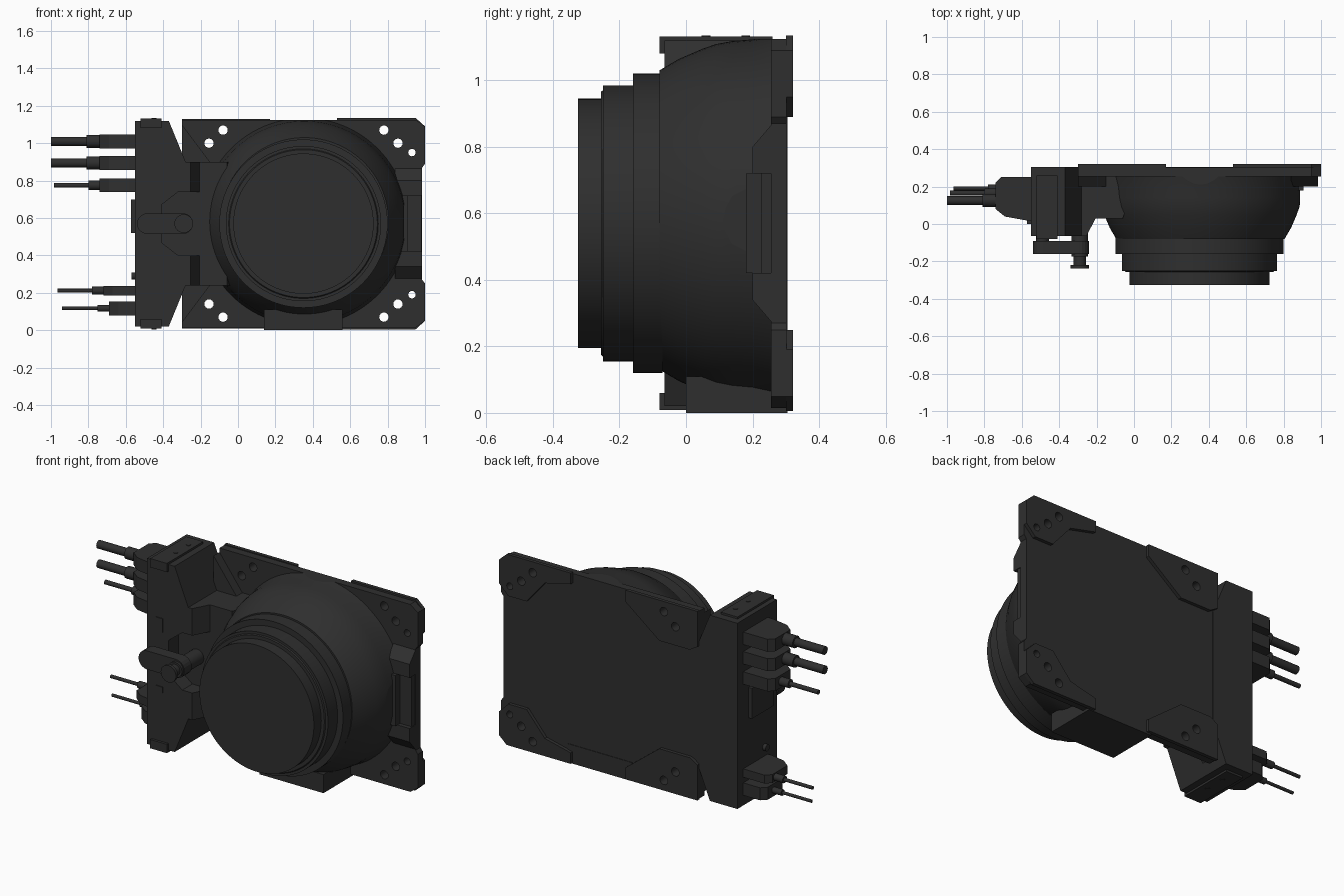
import bpy, bmesh, math
from mathutils import Vector

old = bpy.data.objects.get("Cube")
if old:
    bpy.data.objects.remove(old, do_unlink=True)

MAT = bpy.data.materials.new("charcoal")
MAT.use_nodes = True
COL = (0.028, 0.028, 0.028, 1)
MAT.diffuse_color = COL
MAT.node_tree.nodes["Principled BSDF"].inputs["Base Color"].default_value = COL
MID = 0.57  # height of the mirror plane


def finish(name, bm, smooth=False):
    bmesh.ops.recalc_face_normals(bm, faces=bm.faces)
    me = bpy.data.meshes.new(name)
    bm.to_mesh(me)
    bm.free()
    me.materials.append(MAT)
    ob = bpy.data.objects.new(name, me)
    bpy.context.collection.objects.link(ob)
    if smooth:
        bpy.ops.object.select_all(action='DESELECT')
        ob.select_set(True)
        bpy.context.view_layer.objects.active = ob
        bpy.ops.object.shade_smooth_by_angle(angle=math.radians(30))
    return ob


def place(axis, u, v, w):
    return Vector({'x': (w, u, v), 'y': (u, w, v), 'z': (u, v, w)}[axis])


def prism(name, pts, axis, a, b):
    """Extrude a 2D outline along an axis from a to b."""
    bm = bmesh.new()
    rings = [[bm.verts.new(place(axis, u, v, w)) for u, v in pts] for w in (a, b)]
    n = len(pts)
    for r in rings:
        bm.faces.new(r)
    for i in range(n):
        j = (i + 1) % n
        bm.faces.new((rings[0][i], rings[0][j], rings[1][j], rings[1][i]))
    return finish(name, bm)


def box(name, x0, x1, y0, y1, z0, z1):
    return prism(name, [(x0, y0), (x1, y0), (x1, y1), (x0, y1)], 'z', z0, z1)


def lathe(name, profile, axis, u, v, seg=24):
    """Turn (radius, position) pairs round an axis through (u, v)."""
    bm = bmesh.new()
    angles = [2 * math.pi * i / seg for i in range(seg)]
    rings = [[bm.verts.new(place(axis, u + r * math.cos(t), v + r * math.sin(t), w))
              for t in angles] for r, w in profile]
    for p, q in zip(rings, rings[1:]):
        for i in range(seg):
            j = (i + 1) % seg
            bm.faces.new((p[i], p[j], q[j], q[i]))
    bm.faces.new(rings[0])
    bm.faces.new(rings[-1])
    return finish(name, bm, True)


def cut(ob, cutters):
    """Subtract the cutters from an object and apply."""
    bpy.context.view_layer.objects.active = ob
    for c in cutters:
        m = ob.modifiers.new("cut", 'BOOLEAN')
        m.operation, m.solver, m.object = 'DIFFERENCE', 'EXACT', c
        bpy.ops.object.modifier_apply(modifier=m.name)


def flip(pts):
    return [(x, 2 * MID - z) for x, z in pts]


# Back plate and its four corner pads
half = [(-0.3, 1.125), (0.95, 1.125), (1.0, 1.09), (1.0, 0.89), (0.985, 0.87)]
plate = prism("back_plate", half + flip(half)[::-1], 'y', 0.255, 0.302)
inner_pad = [(0.17, 1.13), (0.17, 1.06), (-0.05, 0.89), (-0.25, 0.89), (-0.3, 0.92), (-0.3, 1.13)]
outer_pad = [(0.53, 1.135), (0.53, 1.07), (0.7, 1.03), (0.82, 0.89), (0.94, 0.89),
             (1.0, 0.95), (1.0, 1.09), (0.95, 1.135)]
pads = []
for side, f in (("upper", list), ("lower", flip)):
    for word, pts in (("inner", inner_pad), ("outer", outer_pad)):
        pads.append(prism(f"{side}_{word}_pad", f(pts), 'y', 0.301, 0.322))

# Bolt holes
holes = []
for x, z, r in ((-0.08, 1.07, 0.025), (-0.155, 1.0, 0.025), (0.78, 1.07, 0.025),
                (0.855, 1.0, 0.025), (0.93, 0.95, 0.02)):
    for zz in (z, 2 * MID - z):
        holes.append(lathe("hole_cutter", [(r, 0.2), (r, 0.4)], 'y', x, zz, 16))
for ob in [plate] + pads:
    cut(ob, holes)

# Domed housing, trimmed flat at the top and at its left side
dome = lathe("dome_housing", [(0.45, -0.08), (0.485, -0.02), (0.515, 0.05), (0.529, 0.09),
             (0.538, 0.14), (0.543, 0.2), (0.555, 0.26)], 'y', 0.355, 0.58, 96)
trims = [box("trim_cutter", 0.888, 1.5, -1, 1, -1, 2),
         box("trim_cutter", -1, 2, -1, 1, 1.125, 2)]
cut(dome, trims)

# Stepped front rings
for name, r, y0, y1 in (("large_ring", 0.45, -0.16, -0.07), ("middle_ring", 0.415, -0.25, -0.15),
                        ("front_ring", 0.375, -0.325, -0.24)):
    lathe(name, [(r, y0), (r, y1)], 'y', 0.35, MID, 96)
lathe("front_lip", [(0.395, -0.256), (0.4, -0.25), (0.4, -0.245)], 'y', 0.35, MID, 96)

# Side block with a bridge to the dome
top_half = [(-0.55, 1.12), (-0.37, 1.12), (-0.28, 0.9)]
block = prism("side_block", top_half + flip(top_half)[::-1], 'y', -0.065, 0.305)
bridge = prism("bridge", [(-0.3, -0.065), (-0.255, -0.065), (-0.205, 0.03), (-0.06, 0.03),
                          (0.02, 0.26), (-0.3, 0.26)], 'z', 0.24, 0.9)
web_half = [(-0.31, 1.0), (-0.2, 0.9)]
for f, word in ((list, "upper"), (flip, "lower")):
    prism(word + "_web", f([(-0.3, 0.9), (-0.3, 1.1), (-0.15, 0.9)]), 'y', 0.2, 0.26)
recess_half = [(-0.41, 0.67), (-0.32, 0.74), (-0.1, 0.74)]
recess = prism("recess_cutter", recess_half + flip(recess_half)[::-1], 'y', -0.3, 0.03)
cut(block, [recess])
cut(bridge, [recess])
for c in holes + trims + [recess]:
    bpy.data.objects.remove(c, do_unlink=True)

# Small plates on the block
for z0, z1 in ((0.71, 0.79), (0.35, 0.385)):
    box("block_tab", -0.49, -0.445, -0.07, -0.06, z0, z1)
box("side_panel", -0.572, -0.54, 0.0, 0.2, 0.52, 0.7)
lathe("side_stud", [(0.02, -0.57), (0.02, -0.54)], 'x', 0.05, 0.29, 16)

# End clips, each with two screws
for word, s in (("upper", 1), ("lower", -1)):
    def up(d):
        return MID + s * d
    box(word + "_clip_cap", -0.52, -0.41, -0.08, 0.26, *sorted((up(0.54), up(0.562))))
    box(word + "_clip_front", -0.52, -0.41, -0.08, -0.06, *sorted((up(0.51), up(0.562))))
    for y in (0.06, 0.18):
        lathe(word + "_clip_screw", [(0.013, up(0.55)), (0.013, up(0.565))], 'z', -0.45, y, 12)

# Locking lever on its pivot
arc = [math.pi * (0.5 + i / 10) for i in range(11)]
left_end = [(-0.485 + 0.055 * math.cos(t), MID + 0.055 * math.sin(t)) for t in arc]
right_end = [(-0.295 - 0.055 * math.cos(t), MID - 0.055 * math.sin(t)) for t in arc]
prism("lever", left_end + right_end, 'y', -0.16, -0.09)
lathe("lever_stop", [(0.035, -0.1), (0.035, -0.06)], 'y', -0.49, MID)
lathe("lever_pivot", [(0.045, 0.04), (0.045, -0.175), (0.033, -0.175), (0.033, -0.22),
                      (0.05, -0.22), (0.05, -0.238)], 'y', -0.29, MID)

# Left frame: raised ends with a shallow panel between
for f, word in ((list, "upper"), (flip, "lower")):
    prism(word + "_frame_end", f([(0.26, 0.87), (0.2, 0.8), (0.2, 0.72), (0.26, 0.72)]),
          'x', 0.84, 0.985)
box("frame_wall", 0.84, 0.905, 0.18, 0.26, 0.42, 0.72)
box("frame_panel", 0.9, 0.98, 0.225, 0.26, 0.42, 0.72)

# Bottom foot
box("bottom_foot", 0.14, 0.56, 0.0, 0.305, 0.0, 0.11)

# Plugs with strain reliefs and cables: height, half height, body end, neck end, cable end, radii, y
for name, z, h, xb, xn, xc, rn, rc, y in (
        ("first", 1.01, 0.037, -0.74, -0.81, -1.0, 0.035, 0.024, 0.125),
        ("second", 0.895, 0.037, -0.74, -0.81, -1.0, 0.035, 0.024, 0.125),
        ("third", 0.775, 0.037, -0.74, -0.8, -0.985, 0.025, 0.013, 0.165),
        ("fourth", 0.212, 0.025, -0.72, -0.78, -0.965, 0.021, 0.01, 0.19),
        ("fifth", 0.117, 0.037, -0.69, -0.75, -0.94, 0.018, 0.009, 0.165)):
    prism(name + "_plug", [(-0.54, 0.02), (-0.58, 0.02), (xb + 0.05, 0.04), (xb, 0.08),
                           (xb, 0.22), (xb + 0.03, 0.25), (-0.54, 0.25)], 'z', z - h, z + h)
    lathe(name + "_relief", [(rn, xb + 0.01), (rn, xn)], 'x', y, z, 16)
    lathe(name + "_cable", [(rc, xn + 0.01), (rc, xc)], 'x', y, z, 16)
